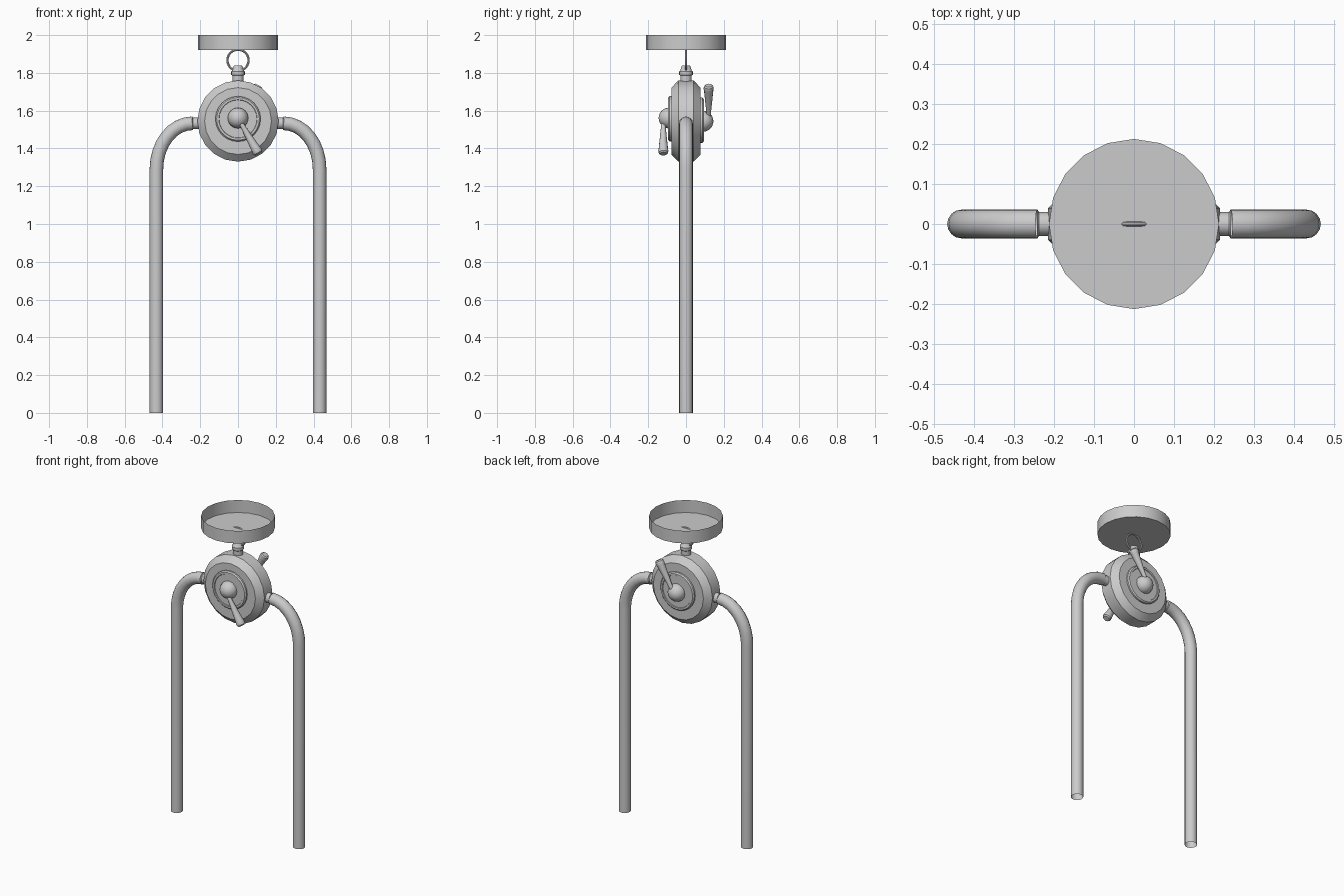
import bpy, bmesh, math
from mathutils import Matrix, Vector

if "Cube" in bpy.data.objects:
    bpy.data.objects.remove(bpy.data.objects["Cube"])


def lathe(name, profile, matrix, sides=20):
    """Spin (radius, height) points about local z; radius 0 closes the end."""
    bm = bmesh.new()
    rings = []
    for r, h in profile:
        if r == 0:
            rings.append([bm.verts.new((0, 0, h))])
        else:
            rings.append([bm.verts.new((r * math.cos(2 * math.pi * i / sides),
                                        r * math.sin(2 * math.pi * i / sides), h))
                          for i in range(sides)])
    for a, b in zip(rings, rings[1:]):
        for i in range(sides):
            j = (i + 1) % sides
            quad = [a[i % len(a)], a[j % len(a)], b[j % len(b)], b[i % len(b)]]
            bm.faces.new(list(dict.fromkeys(quad)))
    bm.transform(matrix)
    bmesh.ops.recalc_face_normals(bm, faces=bm.faces)
    mesh = bpy.data.meshes.new(name)
    bm.to_mesh(mesh)
    bm.free()
    obj = bpy.data.objects.new(name, mesh)
    bpy.context.collection.objects.link(obj)
    smooth(obj)
    return obj


def smooth(obj):
    bpy.ops.object.select_all(action='DESELECT')
    obj.select_set(True)
    bpy.context.view_layer.objects.active = obj
    bpy.ops.object.shade_smooth_by_angle(angle=math.radians(30))


def aim(origin, direction):
    return Matrix.Translation(origin) @ Vector(direction).to_track_quat('Z', 'Y').to_matrix().to_4x4()


# Open dish at the top
lathe("top_dish", [(0, 1.92), (0.213, 1.92), (0.213, 2.0)], Matrix())

# Hanging ring, passing just through the dish floor
bpy.ops.mesh.primitive_torus_add(major_segments=28, minor_segments=8, major_radius=0.056,
                                 minor_radius=0.006, location=(0, 0, 1.867),
                                 rotation=(math.pi / 2, 0, 0))
bpy.context.object.name = "hanging_ring"
smooth(bpy.context.object)

# Collared neck holding the ring
lathe("neck", [(0.03, 1.73), (0.03, 1.785), (0.036, 1.79), (0.036, 1.808), (0.03, 1.814),
               (0.022, 1.838), (0, 1.838)], Matrix(), 16)

# Chamfered drum body
lathe("drum_body", [(0, -0.077), (0.177, -0.077), (0.215, -0.04), (0.215, 0.04),
                    (0.177, 0.077), (0, 0.077)], aim((0, 0, 1.545), (0, -1, 0)))

# Dial, dome and lever on each face; the back set is the front turned about x
for side, s in (("front", -1), ("back", 1)):
    face = aim((0, 0, 1.5525 - s * 0.004), (0, s, 0))
    lathe(side + "_dial", [(0.12, 0.07), (0.12, 0.087), (0.113, 0.094), (0.102, 0.094),
                           (0.1, 0.09), (0, 0.09)], face, 24)
    dome = [(0.055 * math.cos(t * math.pi / 12), 0.09 + 0.055 * math.sin(t * math.pi / 12))
            for t in range(-2, 6)] + [(0, 0.145)]
    lathe(side + "_dome", dome, aim((0, 0, 1.5525 - s * 0.0085), (0, s, 0)), 16)
    lathe(side + "_lever", [(0, 0.02), (0.012, 0.02), (0.013, 0.06), (0.025, 0.19),
                            (0.027, 0.2), (0.025, 0.212), (0.018, 0.219), (0, 0.219)],
          aim((0, s * 0.12, 1.5525 - s * 0.0085), (0.5, 0, s * 0.866)), 12)

# Bent pipes with collars into the drum
for side, s in (("left", -1), ("right", 1)):
    path = [(0.432, 0.0), (0.432, 1.29)]
    for k in range(1, 9):
        t = k * math.pi / 16
        path.append((0.242 + 0.19 * math.cos(t), 1.29 + 0.243 * math.sin(t)))
    curve = bpy.data.curves.new(side + "_pipe", 'CURVE')
    curve.dimensions = '3D'
    curve.bevel_depth = 0.036
    curve.bevel_resolution = 6
    spline = curve.splines.new('POLY')
    spline.points.add(len(path) - 1)
    for p, (x, z) in zip(spline.points, path):
        p.co = (s * x, 0, z, 1)
    pipe = bpy.data.objects.new(side + "_pipe", curve)
    bpy.context.collection.objects.link(pipe)
    bpy.ops.object.select_all(action='DESELECT')
    pipe.select_set(True)
    bpy.context.view_layer.objects.active = pipe
    bpy.ops.object.convert(target='MESH')
    smooth(bpy.context.object)
    lathe(side + "_collar", [(0.03, 0.18), (0.03, 0.238), (0.036, 0.243), (0, 0.243)],
          aim((0, 0, 1.533), (s, 0, 0)), 16)
